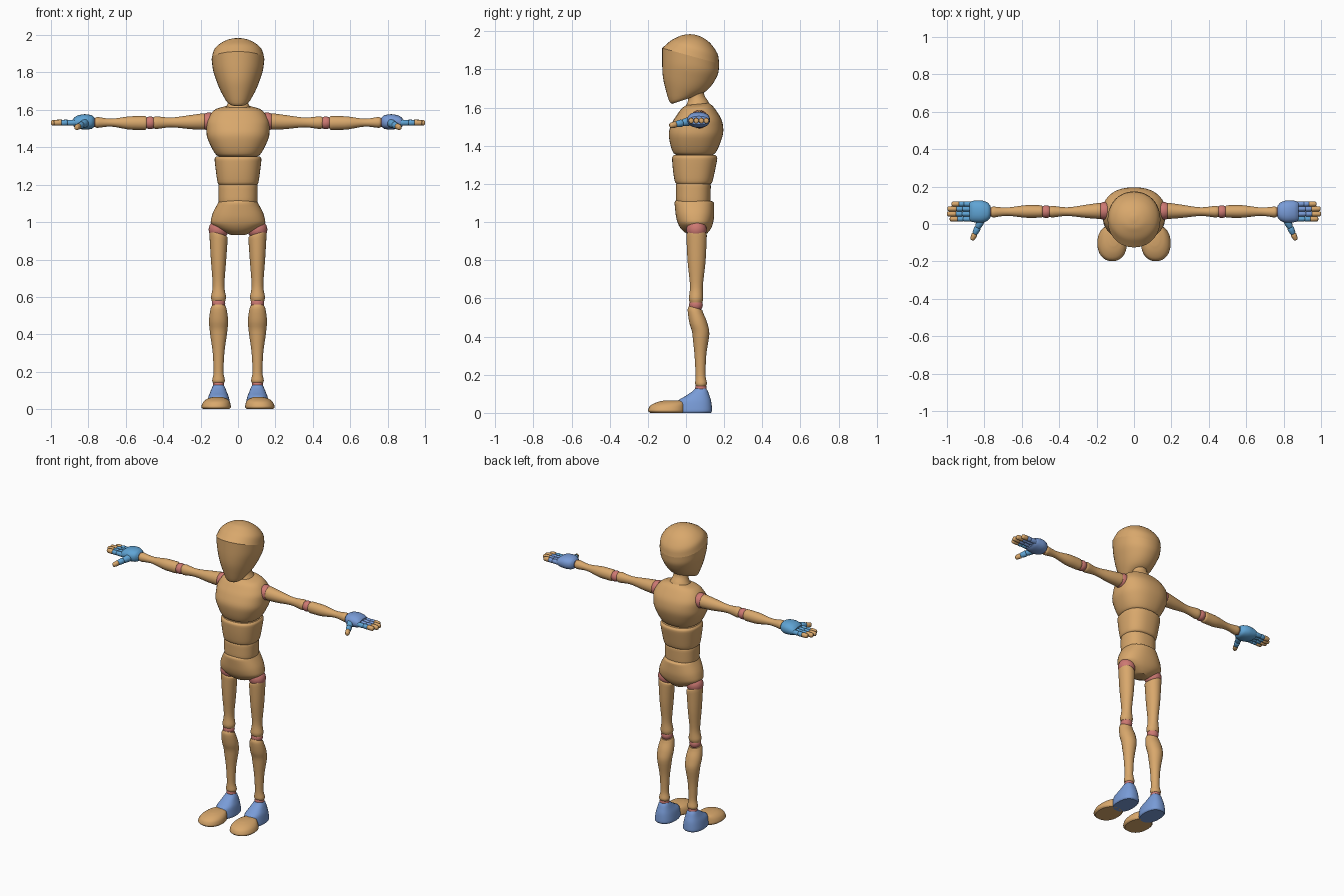
import bpy, bmesh, math
from mathutils import Vector

cube = bpy.data.objects.get("Cube")
if cube:
    bpy.data.objects.remove(cube)


def material(name, r, g, b):
    mat = bpy.data.materials.new(name)
    mat.use_nodes = True
    mat.diffuse_color = (r, g, b, 1)
    mat.node_tree.nodes["Principled BSDF"].inputs["Base Color"].default_value = (r, g, b, 1)
    return mat


WOOD = material("warm wood", 0.69, 0.39, 0.15)
JOINT = material("rose joint", 0.61, 0.19, 0.17)
BLUE = material("periwinkle blue", 0.19, 0.33, 0.68)
SKY = material("sky blue", 0.115, 0.37, 0.66)


def finish(name, bm, mat):
    bmesh.ops.recalc_face_normals(bm, faces=bm.faces)
    mesh = bpy.data.meshes.new(name)
    bm.to_mesh(mesh)
    bm.free()
    mesh.materials.append(mat)
    obj = bpy.data.objects.new(name, mesh)
    bpy.context.collection.objects.link(obj)
    bpy.ops.object.select_all(action="DESELECT")
    obj.select_set(True)
    bpy.context.view_layer.objects.active = obj
    bpy.ops.object.shade_smooth_by_angle(angle=math.radians(35))
    return obj


def smooth_rows(rows, steps):
    """Interpolate between rows of numbers without overshooting."""
    diffs = [[b - a for a, b in zip(p, q)] for p, q in zip(rows, rows[1:])]
    slopes = [diffs[0]]
    for before, after in zip(diffs, diffs[1:]):
        slopes.append([2 * a * b / (a + b) if a * b > 0 else 0 for a, b in zip(before, after)])
    slopes.append(diffs[-1])
    result = []
    for i in range(len(diffs)):
        for k in range(steps):
            t = k / steps
            result.append([p + m * t * (1 - t) ** 2 + d * t * t * (3 - 2 * t) - n * t * t * (1 - t)
                           for p, d, m, n in zip(rows[i], diffs[i], slopes[i], slopes[i + 1])])
    return result + [rows[-1]]


def loft(name, rings, mat, power=2.0, sides=32, steps=4, caps=(True, True)):
    """Skin rounded rings, each a (centre, half axis, half axis) triple."""
    bm = bmesh.new()
    loops = []
    for row in smooth_rows([[c for vec in ring for c in vec] for ring in rings], steps):
        centre, u, v = Vector(row[:3]), Vector(row[3:6]), Vector(row[6:])
        loop = []
        for k in range(sides):
            a = math.tau * k / sides
            c, s = math.cos(a), math.sin(a)
            loop.append(bm.verts.new(centre
                                     + u * math.copysign(abs(c) ** (2 / power), c)
                                     + v * math.copysign(abs(s) ** (2 / power), s)))
        loops.append(loop)
    for low, high in zip(loops, loops[1:]):
        for k in range(sides):
            n = (k + 1) % sides
            bm.faces.new((low[k], low[n], high[n], high[k]))
    if caps[0]:
        bm.faces.new(loops[0])
    if caps[1]:
        bm.faces.new(loops[-1])
    return finish(name, bm, mat)


def level(front_y, front_z, back_y, back_z, half_width, x=0.0, tilt=0.0):
    """Ring given by its front point, back point and half width."""
    front, back = Vector((x, front_y, front_z)), Vector((x, back_y, back_z))
    return (front + back) / 2, Vector((half_width, 0, tilt)), (back - front) / 2


def flat(z, front, back, half_width, x=0.0, tilt=0.0):
    return level(front, z, back, z, half_width, x, tilt)


def upright(x, y, z, ry, rz):
    """Ring facing along the arm."""
    return Vector((x, y, z)), Vector((0, ry, 0)), Vector((0, 0, rz))


def rod(name, start, end, r0, r1, mat):
    """Short round-ended finger segment."""
    start, end = Vector(start), Vector(end)
    axis = (end - start).normalized()
    u = axis.cross(Vector((0, 0, 1))).normalized()
    v = u.cross(axis)
    shape = ((0, r0 * 0.8), (0.12, r0), (0.8, r1), (0.95, r1 * 0.8), (1, r1 * 0.5))
    loft(name, [(start.lerp(end, t), u * r, v * r * 1.1) for t, r in shape], mat, sides=12, steps=2)


def ball(name, centre, radius, mat=JOINT):
    bm = bmesh.new()
    bmesh.ops.create_uvsphere(bm, u_segments=24, v_segments=14, radius=radius)
    bmesh.ops.translate(bm, vec=centre, verts=bm.verts)
    finish(name, bm, mat)


# Head: flat tapering face below a brow ridge, domed crown above
brow = level(-0.125, 1.912, 0.174, 1.83, 0.141)
loft("face", [
    level(-0.072, 1.62, 0.02, 1.65, 0.045), level(-0.085, 1.628, 0.06, 1.665, 0.06),
    level(-0.108, 1.70, 0.11, 1.69, 0.09), level(-0.122, 1.77, 0.15, 1.74, 0.115),
    level(-0.125, 1.84, 0.171, 1.79, 0.134), brow], WOOD, 2.1, 40, caps=(True, False))
loft("crown", [
    brow, level(-0.09, 1.943, 0.164, 1.885, 0.131), level(-0.05, 1.967, 0.125, 1.94, 0.095),
    level(-0.015, 1.981, 0.08, 1.971, 0.05), level(0.02, 1.985, 0.045, 1.983, 0.012)],
    WOOD, 2.1, 40, caps=(False, True))

# Neck and torso
loft("neck", [
    level(-0.005, 1.595, 0.125, 1.615, 0.07), level(0.0, 1.61, 0.115, 1.635, 0.06),
    level(0.012, 1.65, 0.095, 1.67, 0.047), flat(1.71, 0.0, 0.09, 0.045)], WOOD)
loft("chest", [
    flat(1.352, -0.05, 0.14, 0.105), flat(1.36, -0.064, 0.152, 0.117),
    flat(1.41, -0.083, 0.178, 0.147), flat(1.47, -0.09, 0.195, 0.168),
    flat(1.525, -0.07, 0.19, 0.169), flat(1.57, -0.042, 0.168, 0.152),
    level(-0.02, 1.598, 0.14, 1.608, 0.12), level(0, 1.612, 0.12, 1.624, 0.07)], WOOD, 2.35, 40)
loft("abdomen", [
    flat(1.198, -0.045, 0.125, 0.097), flat(1.206, -0.056, 0.136, 0.107),
    flat(1.27, -0.068, 0.152, 0.118), flat(1.335, -0.073, 0.164, 0.125),
    flat(1.352, -0.063, 0.154, 0.116)], WOOD, 2.4, 40)
loft("waist", [
    flat(1.09, -0.045, 0.125, 0.1), flat(1.12, -0.053, 0.128, 0.104),
    flat(1.19, -0.053, 0.13, 0.105), flat(1.21, -0.045, 0.12, 0.1)], WOOD, 2.4, 40)
loft("pelvis", [
    flat(0.932, 0.02, 0.1, 0.04), flat(0.945, -0.005, 0.115, 0.07),
    flat(0.97, -0.03, 0.133, 0.118), flat(1.0, -0.045, 0.143, 0.146),
    flat(1.04, -0.054, 0.148, 0.138), flat(1.1, -0.06, 0.146, 0.108),
    level(-0.05, 1.118, 0.136, 1.11, 0.1)], WOOD, 2.3, 40)

for side, s in (("left", 1), ("right", -1)):
    hand = BLUE if side == "left" else SKY

    # Arm
    ball(side + "_shoulder_joint", (s * 0.156, 0.07, 1.538), 0.048)
    loft(side + "_upper_arm", [upright(s * x, y, z, ry, rz) for x, y, z, ry, rz in (
        (0.175, 0.07, 1.538, 0.036, 0.036), (0.182, 0.07, 1.538, 0.043, 0.044),
        (0.25, 0.068, 1.535, 0.036, 0.038), (0.36, 0.066, 1.533, 0.023, 0.026),
        (0.435, 0.066, 1.532, 0.031, 0.034), (0.452, 0.066, 1.532, 0.027, 0.03))], WOOD, sides=24)
    ball(side + "_elbow_joint", (s * 0.47, 0.066, 1.531), 0.034)
    loft(side + "_forearm", [upright(s * x, y, z, ry, rz) for x, y, z, ry, rz in (
        (0.488, 0.066, 1.53, 0.028, 0.031), (0.5, 0.067, 1.53, 0.033, 0.037),
        (0.57, 0.067, 1.53, 0.034, 0.036), (0.68, 0.066, 1.532, 0.022, 0.021),
        (0.75, 0.064, 1.533, 0.029, 0.029), (0.765, 0.064, 1.533, 0.024, 0.024))], WOOD, sides=24)
    ball(side + "_wrist_joint", (s * 0.77, 0.064, 1.533), 0.025)

    # Hand
    loft(side + "_palm", [upright(s * x, y, z, ry, rz) for x, y, z, ry, rz in (
        (0.766, 0.066, 1.535, 0.028, 0.022), (0.782, 0.066, 1.535, 0.048, 0.036),
        (0.82, 0.066, 1.536, 0.06, 0.041), (0.86, 0.067, 1.535, 0.057, 0.034),
        (0.88, 0.067, 1.533, 0.05, 0.022))], hand, 2.3, 24)
    for finger, y, tip in (("index", 0.027, 0.985), ("middle", 0.054, 1.0),
                           ("ring", 0.081, 0.997), ("little", 0.107, 0.975)):
        paint = SKY if finger == "index" else hand
        marks = [0.865, 0.872 + (tip - 0.872) * 0.36, 0.872 + (tip - 0.872) * 0.62, tip]
        for part, shade, a, b in zip(("base", "middle", "tip"), (paint, paint, WOOD), marks, marks[1:]):
            rod(f"{side}_{finger}_finger_{part}", (s * a, y, 1.532), (s * (b + (b < tip) * 0.004), y, 1.531),
                0.0145, 0.0135, shade)
    root, end = Vector((s * 0.815, 0.025, 1.53)), Vector((s * 0.866, -0.085, 1.505))
    for part, shade, a, b in (("base", SKY, 0, 0.42), ("middle", SKY, 0.4, 0.72), ("tip", WOOD, 0.7, 1)):
        rod(f"{side}_thumb_{part}", root.lerp(end, a), root.lerp(end, b),
            0.021 - 0.008 * a, 0.021 - 0.008 * b, shade)

    # Leg
    x = s * 0.104
    ball(side + "_hip_joint", (x, 0.055, 0.96), 0.053)
    loft(side + "_thigh", [
        flat(0.944, 0.01, 0.1, 0.043, x, s * 0.02), flat(0.93, 0.002, 0.109, 0.049, x, s * 0.015),
        flat(0.8, 0.008, 0.103, 0.041, x), flat(0.66, 0.021, 0.088, 0.031, x),
        flat(0.6, 0.015, 0.09, 0.04, x), flat(0.578, 0.02, 0.085, 0.036, x)], WOOD, sides=24)
    ball(side + "_knee_joint", (x, 0.052, 0.566), 0.036)
    loft(side + "_shin", [
        level(0.015, 0.56, 0.085, 0.54, 0.038, x), level(0.009, 0.545, 0.09, 0.525, 0.043, x),
        flat(0.47, 0.018, 0.112, 0.051, x), flat(0.41, 0.034, 0.122, 0.046, x),
        flat(0.3, 0.045, 0.106, 0.031, x), flat(0.2, 0.05, 0.102, 0.026, x),
        flat(0.155, 0.048, 0.11, 0.034, x), flat(0.14, 0.053, 0.105, 0.03, x)], WOOD, sides=24)
    ball(side + "_ankle_joint", (x, 0.078, 0.13), 0.03)

    # Foot
    loft(side + "_heel", [
        flat(0.0, -0.042, 0.13, 0.058, x), flat(0.012, -0.046, 0.137, 0.063, x),
        flat(0.06, -0.043, 0.132, 0.056, x), flat(0.09, 0.0, 0.123, 0.045, x),
        flat(0.117, 0.038, 0.113, 0.034, x), flat(0.128, 0.048, 0.106, 0.028, x)], BLUE, 2.4)
    loft(side + "_toe_cap", [
        flat(0.0, -0.188, -0.01, 0.07, s * 0.116), flat(0.012, -0.199, -0.005, 0.079, s * 0.117),
        flat(0.035, -0.19, -0.005, 0.073, s * 0.115), flat(0.055, -0.155, -0.005, 0.054, s * 0.112),
        flat(0.065, -0.115, -0.02, 0.025, s * 0.11)], WOOD, 2.2)
